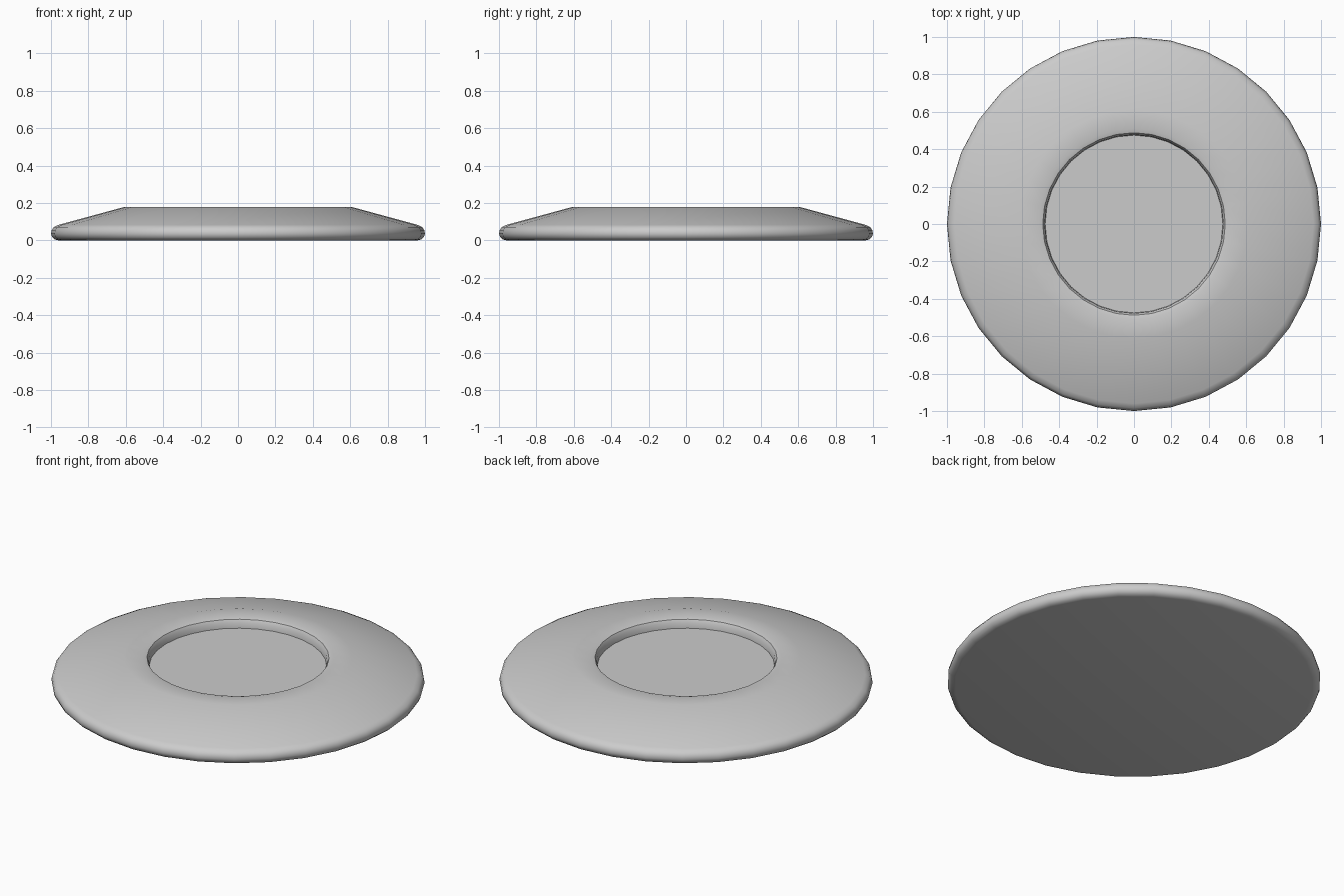
import bpy, bmesh, math

if "Cube" in bpy.data.objects:
    bpy.data.objects.remove(bpy.data.objects["Cube"])

# Half cross-section (radius, height), from the underside round to the recess floor
PROFILE = [(0.96, 0.0), (0.98, 0.005), (0.993, 0.017), (1.0, 0.035), (0.996, 0.055),
           (0.985, 0.071), (0.96, 0.083), (0.61, 0.178), (0.51, 0.178),
           (0.488, 0.172), (0.478, 0.155), (0.475, 0.125)]
SIDES = 32

# Round dish: spun profile with capped underside and recess floor
bm = bmesh.new()
rings = []
for r, z in PROFILE:
    rings.append([bm.verts.new((r * math.cos(2 * math.pi * i / SIDES),
                                r * math.sin(2 * math.pi * i / SIDES), z))
                  for i in range(SIDES)])
for low, high in zip(rings, rings[1:]):
    for i in range(SIDES):
        j = (i + 1) % SIDES
        bm.faces.new((low[i], low[j], high[j], high[i]))
bm.faces.new(rings[0][::-1])
bm.faces.new(rings[-1])
bmesh.ops.recalc_face_normals(bm, faces=bm.faces)

mesh = bpy.data.meshes.new("round_dish")
bm.to_mesh(mesh)
bm.free()
dish = bpy.data.objects.new("round_dish", mesh)
bpy.context.collection.objects.link(dish)

# Smooth shading with crisp floor and underside edges
bpy.context.view_layer.objects.active = dish
dish.select_set(True)
bpy.ops.object.shade_smooth_by_angle(angle=math.radians(35))
